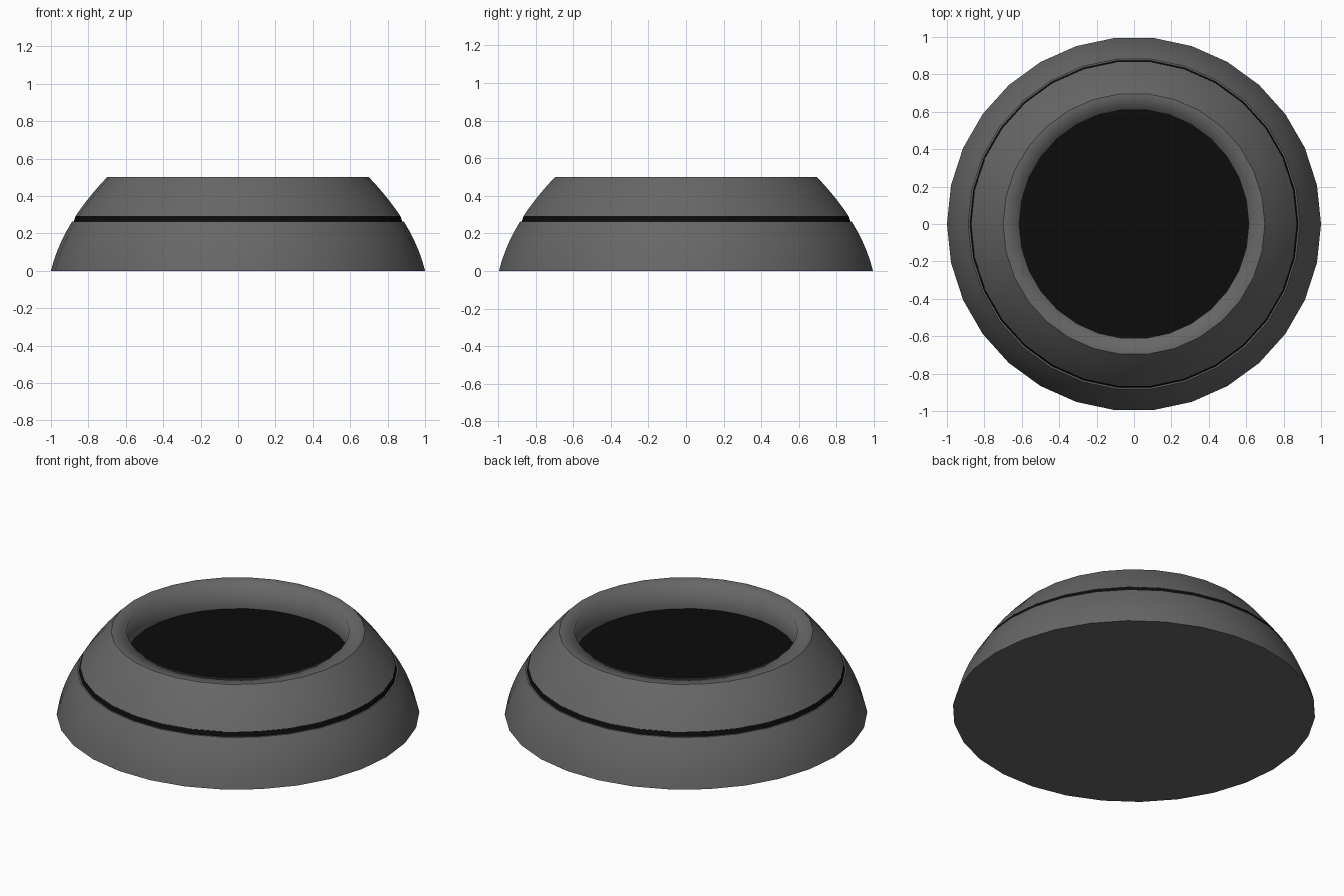
import bpy, bmesh, math

if "Cube" in bpy.data.objects:
    bpy.data.objects.remove(bpy.data.objects["Cube"])

SIDES = 30


def material(name, value):
    m = bpy.data.materials.new(name)
    m.diffuse_color = (value, value, value, 1.0)
    m.use_nodes = True
    m.node_tree.nodes["Principled BSDF"].inputs["Base Color"].default_value = m.diffuse_color
    return m


grey = material("dark grey", 0.135)
black = material("black", 0.0035)


def lathe(name, profile, mat, sharp=(), cap_start=False, cap_end=False):
    """Spin (radius, height) points around z; 'sharp' lists hard-edged ring indices."""
    bm = bmesh.new()
    rings = []
    for r, z in profile:
        rings.append([bm.verts.new((r * math.cos(2 * math.pi * i / SIDES),
                                    r * math.sin(2 * math.pi * i / SIDES), z))
                      for i in range(SIDES)])
    for a, b in zip(rings, rings[1:]):
        for i in range(SIDES):
            j = (i + 1) % SIDES
            bm.faces.new((a[i], a[j], b[j], b[i])).smooth = True
    if cap_start:
        bm.faces.new(list(reversed(rings[0])))
    if cap_end:
        bm.faces.new(rings[-1])
    for k in sharp:
        for i in range(SIDES):
            bm.edges.get((rings[k][i], rings[k][(i + 1) % SIDES])).smooth = False
    me = bpy.data.meshes.new(name)
    bm.to_mesh(me)
    bm.free()
    me.materials.append(mat)
    ob = bpy.data.objects.new(name, me)
    bpy.context.collection.objects.link(ob)
    return ob


def dome(z):
    """Radius of the curved outer wall at height z."""
    return 1 - 0.24 * z - 0.72 * z * z


def wall(z0, z1, n):
    return [(dome(z0 + (z1 - z0) * i / n), z0 + (z1 - z0) * i / n) for i in range(n + 1)]


# Lower shell with flat underside and a small ledge at the groove
low = wall(0, 0.264, 5)
lathe("lower_shell", low + [(0.876, 0.264)], grey, sharp=(0, 5), cap_start=True)

# Black groove band
lathe("groove_band", [(0.878, 0.264), (0.869, 0.292)], black)

# Upper shell: curved wall, flat rim and upright inner wall with a softly shaded inner lip
up = wall(0.29, 0.5, 5)
lathe("upper_shell", up + [(0.614, 0.5), (0.614, 0.35)], grey, sharp=(0, 5))

# Black recessed disc
lathe("recessed_disc", [(0.614, 0.35), (0.3, 0.35)], black, cap_end=True)
